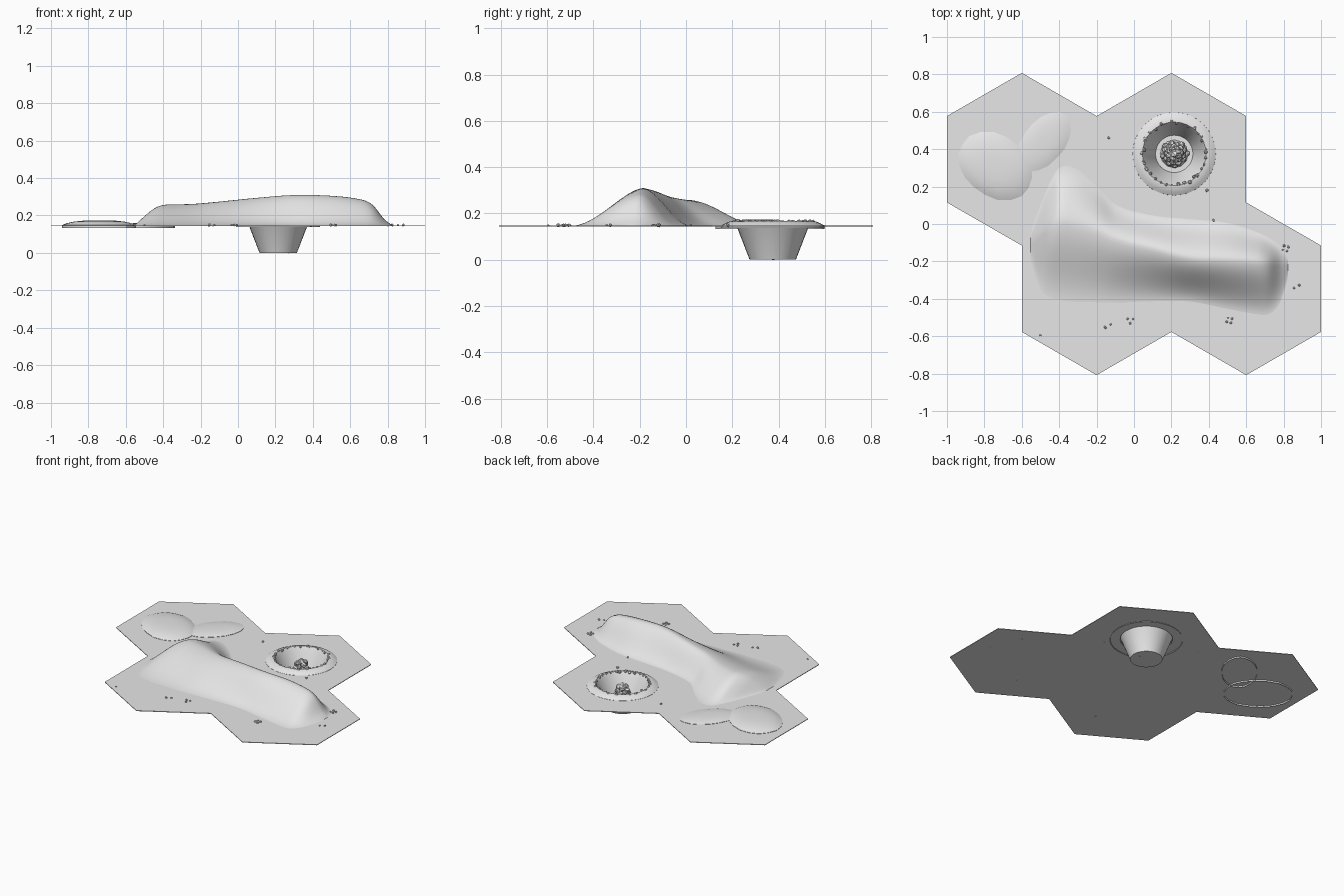
import bpy, bmesh, math, random
from mathutils import Matrix, Vector

if "Cube" in bpy.data.objects:
    bpy.data.objects.remove(bpy.data.objects["Cube"])

random.seed(4)
GROUND = 0.147
CRATER = Vector((0.215, 0.375, 0))

stone = bpy.data.materials.new("stone grey")
stone.diffuse_color = (0.8, 0.8, 0.8, 1)
stone.use_nodes = True
stone.node_tree.nodes["Principled BSDF"].inputs["Base Color"].default_value = stone.diffuse_color


def finish(bm, name, smooth=None):
    bmesh.ops.recalc_face_normals(bm, faces=bm.faces)
    mesh = bpy.data.meshes.new(name)
    bm.to_mesh(mesh)
    bm.free()
    mesh.materials.append(stone)
    ob = bpy.data.objects.new(name, mesh)
    bpy.context.collection.objects.link(ob)
    if smooth:
        bpy.ops.object.select_all(action='DESELECT')
        ob.select_set(True)
        bpy.context.view_layer.objects.active = ob
        bpy.ops.object.shade_smooth_by_angle(angle=math.radians(smooth))
    return ob


def grid_faces(bm, rows, closed=False):
    for a, b in zip(rows, rows[1:]):
        n = len(a)
        for i in range(n if closed else n - 1):
            j = (i + 1) % n
            bm.faces.new((a[i], a[j], b[j], b[i]))


def add_loop(bm, pts):
    vs = [bm.verts.new(p) for p in pts]
    return [bm.edges.new((vs[i], vs[(i + 1) % len(vs)])) for i in range(len(vs))]


# Ground: four joined hexagons with a round hole for the crater
half = [(-0.2, 0.577), (-0.6, 0.808), (-1, 0.577), (-1, 0.115),
        (-0.6, -0.115), (-0.6, -0.577), (-0.2, -0.808)]
outline = half + [(-x, -y) for x, y in half]
bm = bmesh.new()
edges = add_loop(bm, [(x, y, GROUND) for x, y in outline])
edges += add_loop(bm, [(CRATER.x + 0.162 * math.cos(a), CRATER.y + 0.162 * math.sin(a), GROUND)
                       for a in (math.tau * i / 32 for i in range(32))])
bmesh.ops.triangle_fill(bm, edges=edges, use_beauty=True)
ext = bmesh.ops.extrude_face_region(bm, geom=bm.faces[:], use_keep_orig=True)
bmesh.ops.translate(bm, vec=(0, 0, -0.004),
                    verts=[v for v in ext["geom"] if isinstance(v, bmesh.types.BMVert)])
finish(bm, "hex_ground")

# Ridge: cross-sections along x (x, south foot, crest, north foot, height)
stations = [
    (-0.555, -0.22, -0.12, -0.03, 0), (-0.50, -0.37, -0.06, 0.11, 0.05),
    (-0.45, -0.405, -0.02, 0.23, 0.09), (-0.40, -0.42, 0.01, 0.31, 0.11),
    (-0.32, -0.43, 0.0, 0.31, 0.113), (-0.22, -0.43, -0.03, 0.23, 0.117),
    (-0.1, -0.43, -0.08, 0.11, 0.128), (0.1, -0.42, -0.13, 0.05, 0.148),
    (0.3, -0.42, -0.18, 0.03, 0.163), (0.5, -0.46, -0.19, 0.01, 0.159),
    (0.66, -0.49, -0.20, -0.04, 0.139), (0.72, -0.49, -0.21, -0.07, 0.11),
    (0.78, -0.44, -0.22, -0.11, 0.037), (0.825, -0.31, -0.23, -0.16, 0)]


def spline(p0, p1, p2, p3, t):
    # Interpolates over x with finite-difference tangents
    out = []
    h = p2[0] - p1[0]
    for k in range(5):
        m1 = (p2[k] - p0[k]) / (p2[0] - p0[0]) * h
        m2 = (p3[k] - p1[k]) / (p3[0] - p1[0]) * h
        out.append((2*t**3 - 3*t*t + 1) * p1[k] + (t**3 - 2*t*t + t) * m1
                   + (3*t*t - 2*t**3) * p2[k] + (t**3 - t*t) * m2)
    return out


sections = []
for i in range(len(stations) - 1):
    quad = [stations[max(0, min(len(stations) - 1, i + d))] for d in (-1, 0, 1, 2)]
    sections += [spline(*quad, s / 5) for s in range(5)]
sections.append(stations[-1])

bm = bmesh.new()
rows = []
for x, south, crest, north, height in sections:
    row = []
    for i in range(-16, 17):
        t = abs(i) / 16
        y = crest + ((north if i > 0 else south) - crest) * t
        f = 0.85 * (0.5 + 0.5 * math.cos(math.pi * t)) + 0.15 * (1 - t)
        row.append(bm.verts.new((x, y, GROUND - 0.001 + max(0, height) * f)))
    rows.append(row)
grid_faces(bm, rows)
finish(bm, "mountain_ridge", 60)


# Low mounds: shallow open shells with a small skirt under the ground
def mound(name, x, y, long, short, angle, top, wobble):
    bm = bmesh.new()
    n = 18
    rot = Matrix.Rotation(math.radians(angle), 3, 'Z')
    edge = [1 + random.uniform(-wobble, wobble) for _ in range(n)]
    rows = []
    for r, z in ((1, 0.133), (1, 0.149), (0.88, GROUND + top * 0.42), (0.68, GROUND + top * 0.75),
                 (0.42, GROUND + top * 0.95), (0.15, GROUND + top)):
        row = []
        for i in range(n):
            a = math.tau * i / n
            p = rot @ Vector((long * r * edge[i] * math.cos(a), short * r * edge[i] * math.sin(a), 0))
            row.append(bm.verts.new((x + p.x, y + p.y, z)))
        rows.append(row)
    grid_faces(bm, rows, True)
    bm.faces.new(rows[-1])
    finish(bm, name, 20)


mound("large_mound", -0.74, 0.31, 0.215, 0.165, -33, 0.027, 0.03)
mound("small_mound", -0.48, 0.44, 0.185, 0.11, 52, 0.014, 0.02)

# Crater: raised rim, funnel wall and flat floor in one turned surface
bm = bmesh.new()
rows = []
for r, z in ((0.225, 0.138), (0.222, 0.148), (0.205, 0.158), (0.185, 0.166),
             (0.17, 0.167), (0.157, 0.147), (0.1, 0.0)):
    rows.append([bm.verts.new((CRATER.x + r * math.cos(a), CRATER.y + r * math.sin(a), z))
                 for a in (math.tau * i / 32 for i in range(32))])
grid_faces(bm, rows, True)
bm.faces.new(rows[-1])
finish(bm, "crater_bowl", 35)


def rock(bm, x, y, z, size):
    turn = Matrix.Rotation(random.uniform(0, 6.28), 4, Vector((random.random(), random.random(), 0.5)))
    scale = Matrix.Diagonal([random.uniform(0.75, 1.2) for _ in range(3)] + [1])
    bmesh.ops.create_icosphere(bm, subdivisions=1, radius=size,
                               matrix=Matrix.Translation((x, y, z)) @ turn @ scale)


# Stones along the crater rim
bm = bmesh.new()
for i in range(34):
    a = math.tau * i / 34 + random.uniform(-0.07, 0.07)
    r = random.uniform(0.16, 0.176)
    rock(bm, CRATER.x + r * math.cos(a), CRATER.y + r * math.sin(a), 0.165, random.uniform(0.006, 0.012))
finish(bm, "rim_stones")

# Rock column rising from the crater floor
bm = bmesh.new()
bmesh.ops.create_cone(bm, cap_ends=True, segments=12, radius1=0.075, radius2=0.03, depth=0.12,
                      matrix=Matrix.Translation(CRATER + Vector((0, 0, 0.061))))
for i in range(30):
    t = i / 29
    a, r = i * 2.4, 0.066 - 0.042 * t
    rock(bm, CRATER.x + r * math.cos(a), CRATER.y + r * math.sin(a), 0.015 + 0.125 * t, 0.018)
rock(bm, CRATER.x, CRATER.y, 0.135, 0.028)
finish(bm, "crater_rock_pile")

# Scattered pebbles (x, y, count)
bm = bmesh.new()
for x, y, count in ((0.81, -0.13, 4), (0.87, -0.335, 2), (0.51, -0.515, 4), (-0.02, -0.515, 3),
                    (-0.14, -0.545, 2), (-0.5, -0.595, 1), (-0.135, 0.46, 1), (0.39, 0.18, 1), (0.425, 0.02, 1)):
    for k in range(count):
        d = 0.016 if count > 1 else 0
        a = math.tau * k / count + 0.5
        rock(bm, x + d * math.cos(a), y + d * math.sin(a), GROUND + 0.002, random.uniform(0.006, 0.009))
finish(bm, "pebbles")
